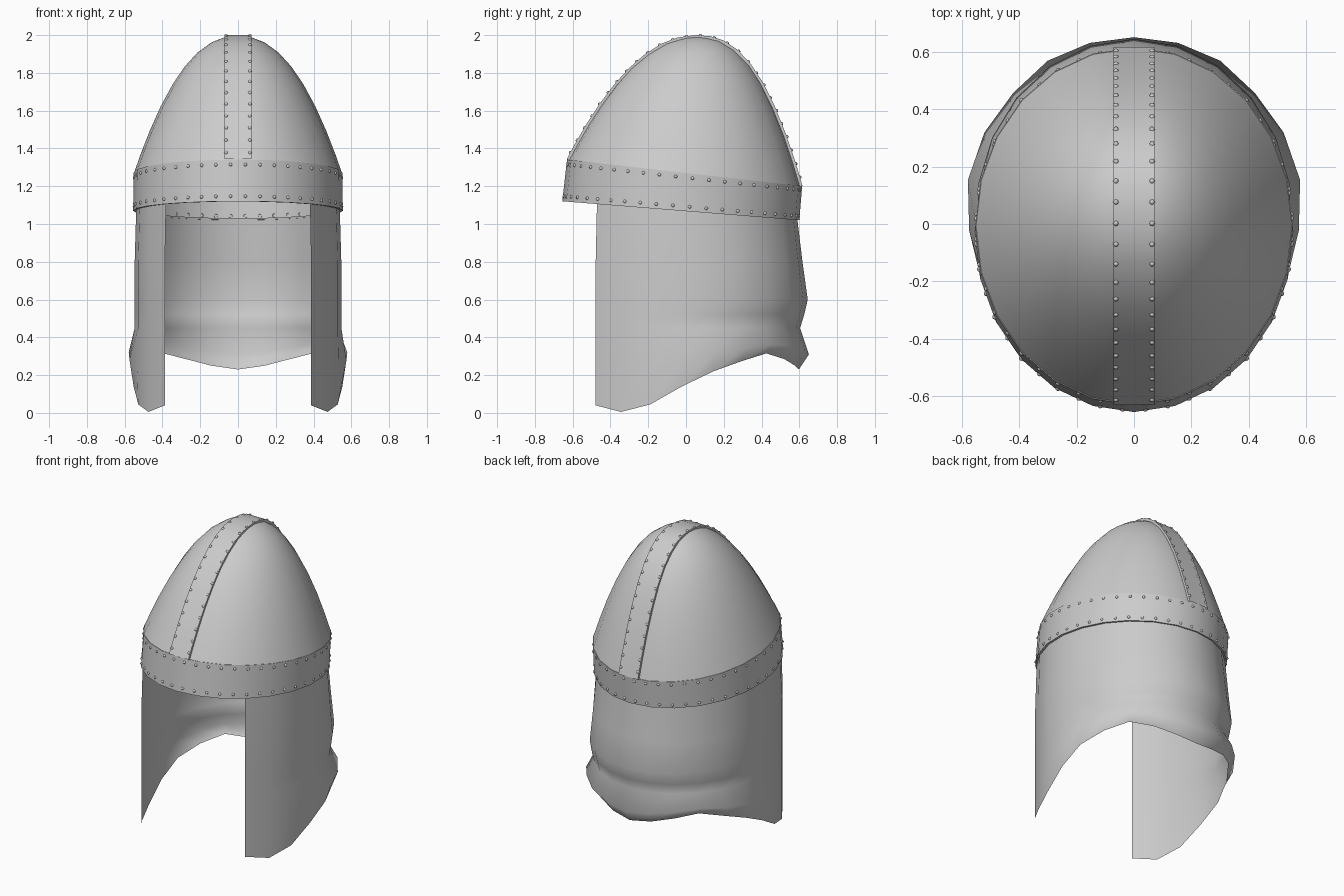
import bpy, math
from math import sin, cos, radians, pi
from mathutils import Vector

if "Cube" in bpy.data.objects:
    bpy.data.objects.remove(bpy.data.objects["Cube"])

steel = bpy.data.materials.new("grey steel")
steel.diffuse_color = (0.6, 0.6, 0.6, 1)
steel.use_nodes = True
steel.node_tree.nodes["Principled BSDF"].inputs["Base Color"].default_value = steel.diffuse_color
SEG = 24


def make(name, verts, faces, angle=40):
    me = bpy.data.meshes.new(name)
    me.from_pydata([tuple(v) for v in verts], [], faces)
    me.materials.append(steel)
    me.update()
    ob = bpy.data.objects.new(name, me)
    bpy.context.collection.objects.link(ob)
    bpy.ops.object.select_all(action='DESELECT')
    ob.select_set(True)
    bpy.context.view_layer.objects.active = ob
    bpy.ops.object.shade_smooth_by_angle(angle=radians(angle))
    return ob


def grid(rows, closed):
    """Quads joining equal rows of points, facing outward."""
    n = len(rows[0])
    verts = [p for r in rows for p in r]
    faces = []
    for j in range(len(rows) - 1):
        for i in range(n if closed else n - 1):
            k = (i + 1) % n
            faces.append((j * n + i, j * n + k, (j + 1) * n + k, (j + 1) * n + i))
    return verts, faces


# Tilted rims; t runs round from the front (0) through +x
def rim_top(t, s=1.0):
    y = -0.0075 - 0.6225 * s * cos(t)
    return Vector((0.553 * s * sin(t), y, 1.27 - 0.113 * y))


def rim_low(t, s=1.0):
    y = -0.0275 - 0.6275 * s * cos(t)
    return Vector((0.555 * s * sin(t), y, 1.068 - 0.08 * y))


APEX = Vector((0, 0.05, 1.995))


def dome_point(t, r):
    rim = rim_top(t, 0.995)
    p = rim.lerp(APEX, 1 - r)
    p.z = rim.z + (1 - r ** (2.25 - 0.25 * cos(t))) * (APEX.z - rim.z)
    return p


angles = [2 * pi * i / SEG for i in range(SEG)]

# Skull of the helmet
radii = [sin(radians(a)) for a in (90, 70, 58, 48, 39, 31, 23, 15, 8)]
verts, faces = grid([[dome_point(t, r) for t in angles] for r in radii], True)
verts.append(APEX)
last = (len(radii) - 1) * SEG
faces += [(last + i, last + (i + 1) % SEG, len(verts) - 1) for i in range(SEG)]
make("skull", verts, faces)

# Ridge strip running front to back over the skull
path = [dome_point(0, r) for r in radii] + [APEX.copy()]
path += [dome_point(pi, r) for r in reversed(radii)]
HALF = 0.072


def lift(i, d):
    tan = (path[min(i + 1, len(path) - 1)] - path[max(i - 1, 0)]).normalized()
    return path[i] + Vector((0, -tan.z, tan.y)) * d


rows = []
for i in range(len(path)):
    hi, lo = lift(i, 0.005), lift(i, -0.018)
    rows.append([Vector((-HALF, lo.y, lo.z)), Vector((-HALF, hi.y, hi.z)),
                 Vector((HALF, hi.y, hi.z)), Vector((HALF, lo.y, lo.z))])
v, f = grid(rows, False)
make("ridge_strip", v, [q[::-1] for q in f])

# Brow band with a thin folded lower lip
band = [[rim_low(t, 0.975) for t in angles], [rim_low(t) for t in angles],
        [rim_top(t) for t in angles], [rim_top(t, 0.985) for t in angles]]
make("brow_band", *grid(band, True))

# Neck and cheek guard: columns from 45 degrees round the back,
# (hem height, hem scale, lip height, lip scale) every 15 degrees
COLS = [(0.04, 1, 0.2, 1), (0.005, 1, 0.2, 1), (0.045, 1, 0.22, 1.01),
        (0.14, 1.01, 0.28, 1.05), (0.22, 1.04, 0.32, 1.095), (0.275, 1.03, 0.345, 1.1),
        (0.315, 1.02, 0.365, 1.09), (0.285, 1.01, 0.35, 1.1),
        (0.25, 1.0, 0.325, 1.09), (0.23, 1.0, 0.31, 1.085)]
COLS += COLS[-2::-1]
levels = [[] for _ in range(7)]
for i, (hz, hs, lz, ls) in enumerate(COLS):
    t = radians(45 + 15 * i)
    w = max(0.0, -cos(t)) ** 0.8
    top = rim_low(t, 0.985).z + 0.01
    profile = [(hz, hs), (lz, ls), (0.45, 1 + 0.01 * w), (0.52, 1 + 0.045 * w),
               (0.6, 1 + 0.075 * w), (0.8, 1 + 0.03 * w), (top, 0.985)]
    for lev, (z, s) in zip(levels, profile):
        b = 0.645 if cos(t) > 0 else 0.62
        lev.append(Vector((0.547 * s * sin(t), -0.022 - b * s * cos(t), z)))
make("neck_guard", *grid(levels, False), angle=80)

# Rivets: low domed studs
spots = []
N = 44
for i in range(N):
    t = 2 * pi * (i + 0.5) / N
    out = Vector((sin(t), -cos(t), 0))
    for k in (0.12, 0.88):
        # stay on the flat facets of the band
        u = t / (2 * pi / SEG)
        a, c = int(u) * 2 * pi / SEG, (int(u) + 1) * 2 * pi / SEG
        p = rim_low(a).lerp(rim_low(c), u - int(u))
        q = rim_top(a).lerp(rim_top(c), u - int(u))
        spots.append((p.lerp(q, k), out))

# Ridge rivets at even spacing along the strip
step, carry = 0.075, 0.04
for i in range(len(path) - 1):
    a, c = lift(i, 0.005), lift(i + 1, 0.005)
    seg = c - a
    nor = Vector((0, -seg.z, seg.y)).normalized()
    d = carry
    while d < seg.length:
        p = a + seg * (d / seg.length)
        spots += [(Vector((s * 0.063, p.y, p.z)), nor) for s in (-1, 1)]
        d += step
    carry = d - seg.length

verts, faces = [], []
for p, n in spots:
    rot = n.to_track_quat('Z', 'Y')
    base = len(verts)
    for rad, h in ((0.010, -0.002), (0.007, 0.005)):
        verts += [p + rot @ Vector((rad * cos(k * pi / 4), rad * sin(k * pi / 4), h))
                  for k in range(8)]
    verts.append(p + rot @ Vector((0, 0, 0.008)))
    for k in range(8):
        m = (k + 1) % 8
        faces.append((base + k, base + m, base + 8 + m, base + 8 + k))
        faces.append((base + 8 + k, base + 8 + m, base + 16))
make("rivets", verts, faces, 60)
